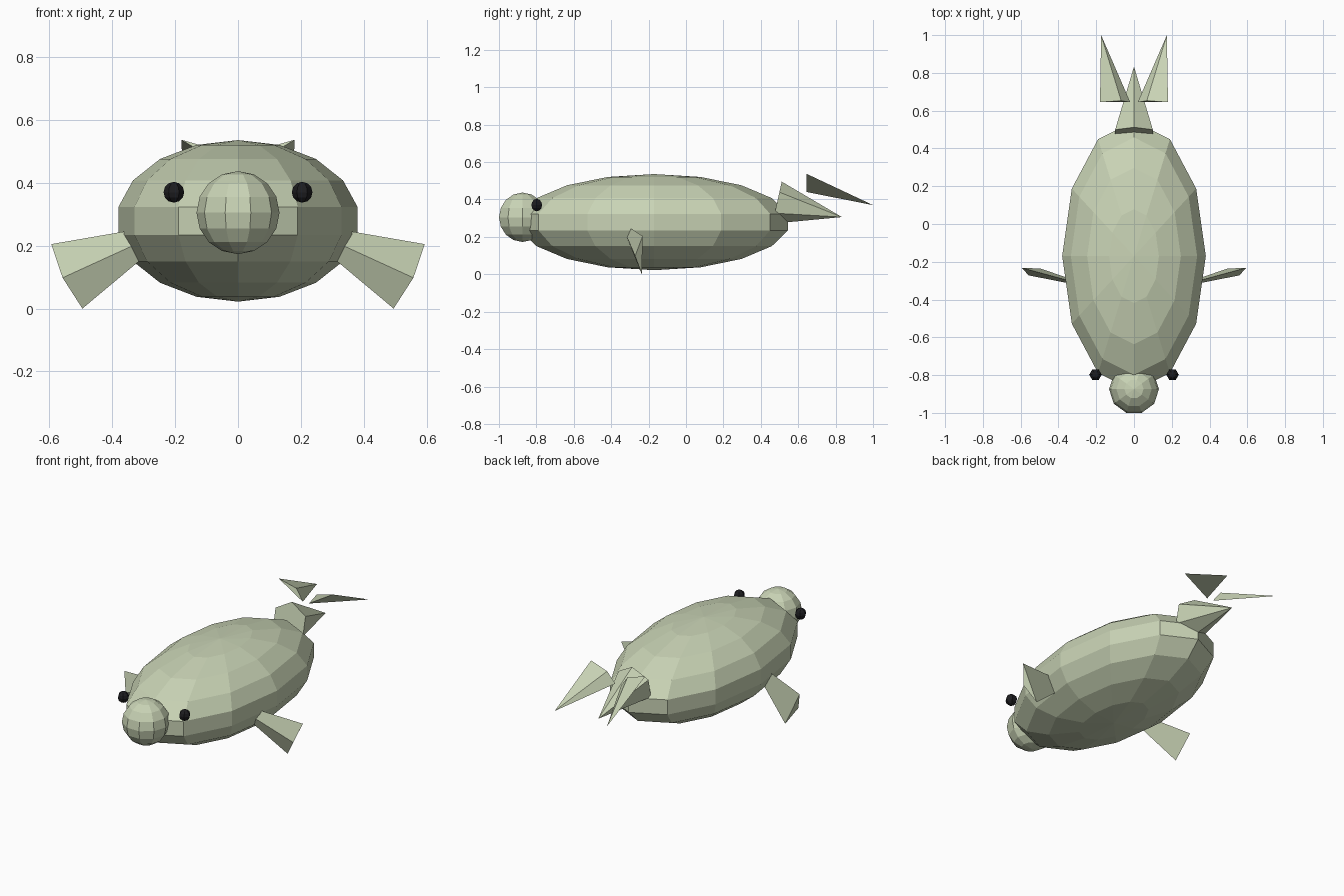
import bpy, bmesh
from math import sin, cos, atan2, radians, tau
from mathutils import Matrix, Vector

if "Cube" in bpy.data.objects:
    bpy.data.objects.remove(bpy.data.objects["Cube"])


def material(name, rgb):
    m = bpy.data.materials.new(name)
    m.diffuse_color = (*rgb, 1)
    m.use_nodes = True
    m.node_tree.nodes["Principled BSDF"].inputs["Base Color"].default_value = m.diffuse_color
    return m


SKIN = material("pale_green", (0.58, 0.65, 0.46))
DARK = material("black", (0.012, 0.012, 0.014))


def finish(bm, name, mat):
    bmesh.ops.recalc_face_normals(bm, faces=bm.faces)
    me = bpy.data.meshes.new(name)
    bm.to_mesh(me)
    bm.free()
    me.materials.append(mat)
    ob = bpy.data.objects.new(name, me)
    bpy.context.collection.objects.link(ob)
    return ob


def ball(name, loc, radii, segments, rings, mat):
    bm = bmesh.new()
    bmesh.ops.create_uvsphere(bm, u_segments=segments, v_segments=rings, radius=1)
    # turn so that a column of vertices lies on the x axis
    v = next(v for v in bm.verts if v.co.xy.length > 0.1)
    turn = Matrix.Rotation(-atan2(v.co.y, v.co.x), 4, 'Z')
    bm.transform(Matrix.Translation(loc) @ Matrix.Diagonal((*radii, 1)) @ turn)
    return finish(bm, name, mat)


def pyramid(name, base, tip, side=1):
    bm = bmesh.new()
    flip = Vector((side, 1, 1))
    ring = [bm.verts.new(Vector(p) * flip) for p in base]
    apex = bm.verts.new(Vector(tip) * flip)
    bm.faces.new(ring)
    for a, b in zip(ring, ring[1:] + ring[:1]):
        bm.faces.new((a, b, apex))
    return finish(bm, name, SKIN)


# body and snout
ball("body", (0, -0.17, 0.279), (0.386, 0.726, 0.257), 12, 9, SKIN)
ball("snout", (0, -0.874, 0.305), (0.132, 0.132, 0.132), 10, 8, SKIN)

# six-sided tail stem, tilted slightly down
tilt = radians(12.5)
r, cy, cz, depth = 0.115, 0.487, 0.383, 0.355
hexagon = [(r * sin(k * tau / 6),
            cy + r * cos(k * tau / 6) * sin(tilt),
            cz + r * cos(k * tau / 6) * cos(tilt)) for k in range(6)]
pyramid("tail_stem", hexagon, (0, cy + depth * cos(tilt), cz - depth * sin(tilt)))

# mirrored eyes, front flippers and tail flukes
for side, tag in ((1, "right"), (-1, "left")):
    ball(f"eye_{tag}", (side * 0.204, -0.798, 0.37), (0.033, 0.033, 0.033), 6, 6, DARK)
    pyramid(f"flipper_{tag}",
            [(0.594, -0.232, 0.205), (0.558, -0.272, 0.098), (0.495, -0.236, 0.0)],
            (0.16, -0.35, 0.28), side)
    pyramid(f"tail_fluke_{tag}",
            [(0.18, 0.645, 0.537), (0.02, 0.645, 0.44), (0.068, 0.653, 0.505)],
            (0.174, 1.0, 0.37), side)
